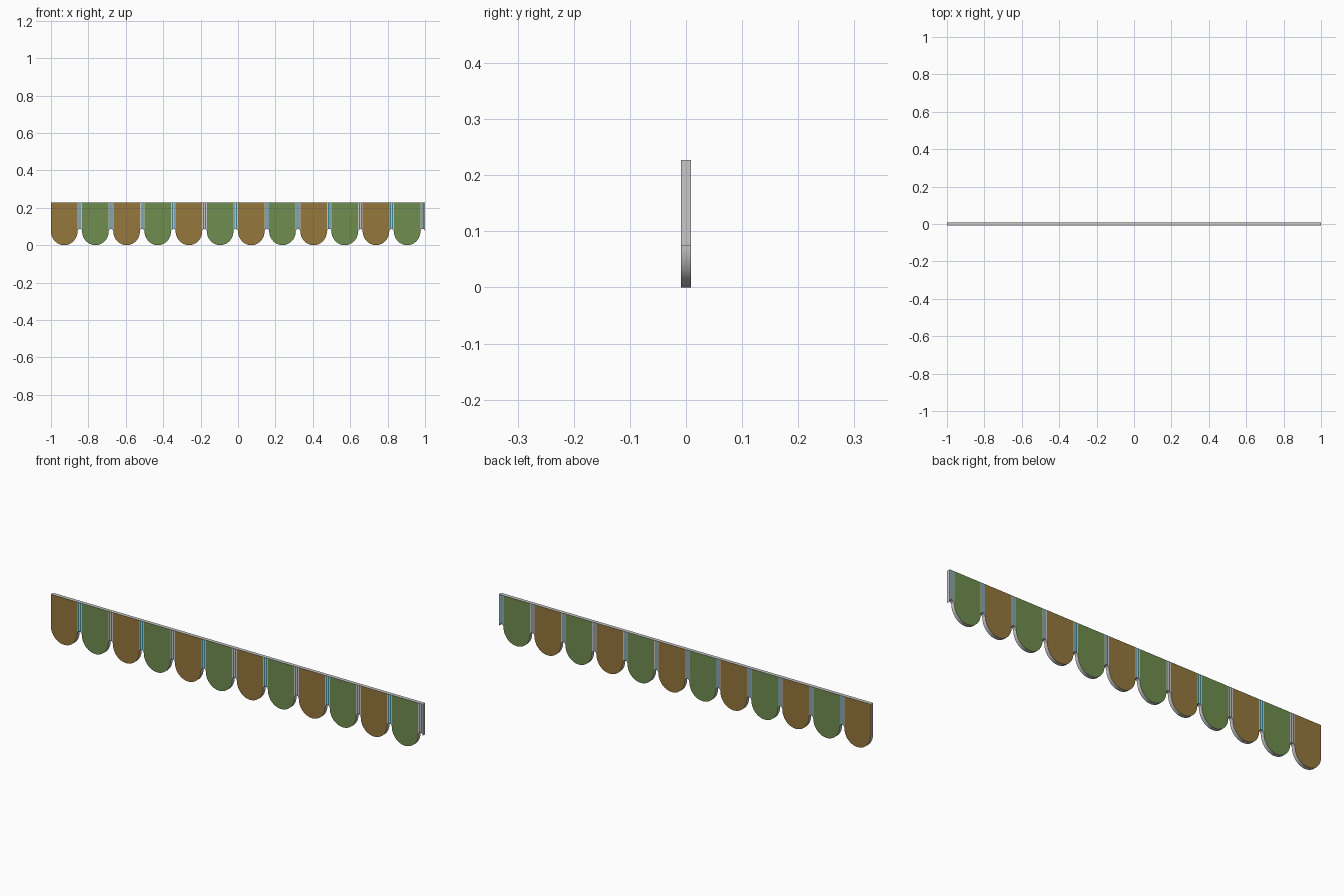
import bpy, bmesh, math

if "Cube" in bpy.data.objects:
    bpy.data.objects.remove(bpy.data.objects["Cube"])

N = 12                 # scallops
PITCH = 2.0 / N
PANEL = 0.142          # panel width; the rest of each pitch is a striped band
BAND = PITCH - PANEL
TOP, SPRING, HALF = 0.227, 0.074, 0.009


def material(name, rgb):
    m = bpy.data.materials.new(name)
    m.diffuse_color = (*rgb, 1)
    m.use_nodes = True
    m.node_tree.nodes["Principled BSDF"].inputs["Base Color"].default_value = m.diffuse_color
    return m


BROWN = material("warm_brown", (0.30, 0.185, 0.047))
GREEN = material("leaf_green", (0.16, 0.27, 0.08))
TEAL = material("teal_blue", (0.05, 0.23, 0.31))
GREY = material("light_grey", (0.58, 0.58, 0.58))


def cloth(name, points, mats, face_mat, end=None):
    """Thin upright cloth between a bottom curve (x, z) and the straight top edge.
    face_mat(i) gives the material of column i; the rim uses the last material."""
    me = bpy.data.meshes.new(name)
    bm = bmesh.new()
    rim = len(mats) - 1
    cols = [[bm.verts.new((x, y, h)) for y, h in
             ((-HALF, z), (-HALF, TOP), (HALF, TOP), (HALF, z))] for x, z in points]
    for i in range(len(cols) - 1):
        a, b = cols[i], cols[i + 1]
        for k in range(4):      # front, top, back, bottom
            f = bm.faces.new((a[k], a[(k + 1) % 4], b[(k + 1) % 4], b[k]))
            f.material_index = face_mat(i) if k in (0, 2) else rim
            f.smooth = k == 3
    if end is not None:         # closed end of the valance
        bm.faces.new(cols[end]).material_index = rim
    bmesh.ops.recalc_face_normals(bm, faces=bm.faces)
    # open tubes can be flipped as a whole: front faces must look to -y
    bm.normal_update()
    front = next(f for f in bm.faces if abs(f.normal.y) > 0.9
                 and f.calc_center_median().y < 0)
    if front.normal.y > 0:
        bmesh.ops.reverse_faces(bm, faces=bm.faces)
    for e in bm.edges:          # crisp outline edges
        if len(e.link_faces) == 2 and e.calc_face_angle(0) > math.radians(40):
            e.smooth = False
    bm.to_mesh(me)
    bm.free()
    for m in mats:
        me.materials.append(m)
    ob = bpy.data.objects.new(name, me)
    bpy.context.collection.objects.link(ob)


def arc(x0, width, height, steps):
    """Half ellipse hanging below (height < 0) or arching above the spring line."""
    return [(x0 + width / 2 * (1 - math.cos(math.pi * i / steps)),
             SPRING + height * math.sin(math.pi * i / steps)) for i in range(steps + 1)]


for n in range(N):
    x = -1 + n * PITCH
    # rounded scallop panel
    cloth(f"scallop_{n + 1}", arc(x, PANEL, -SPRING, 28),
          [GREEN if n % 2 else BROWN, GREY], lambda i: 0,
          end=0 if n == 0 else None)
    # pinstriped band with a small arch below, evenly spaced columns
    r = BAND / 2
    pts = []
    for i in range(11):
        t = i / 5 - 1
        pts.append((x + PANEL + r * (1 + t), SPRING + r * math.sqrt(max(0, 1 - t * t))))
    cloth(f"striped_band_{n + 1}", pts, [TEAL, GREY],
          lambda i: 1 - (i // 2) % 2, end=10 if n == N - 1 else None)
